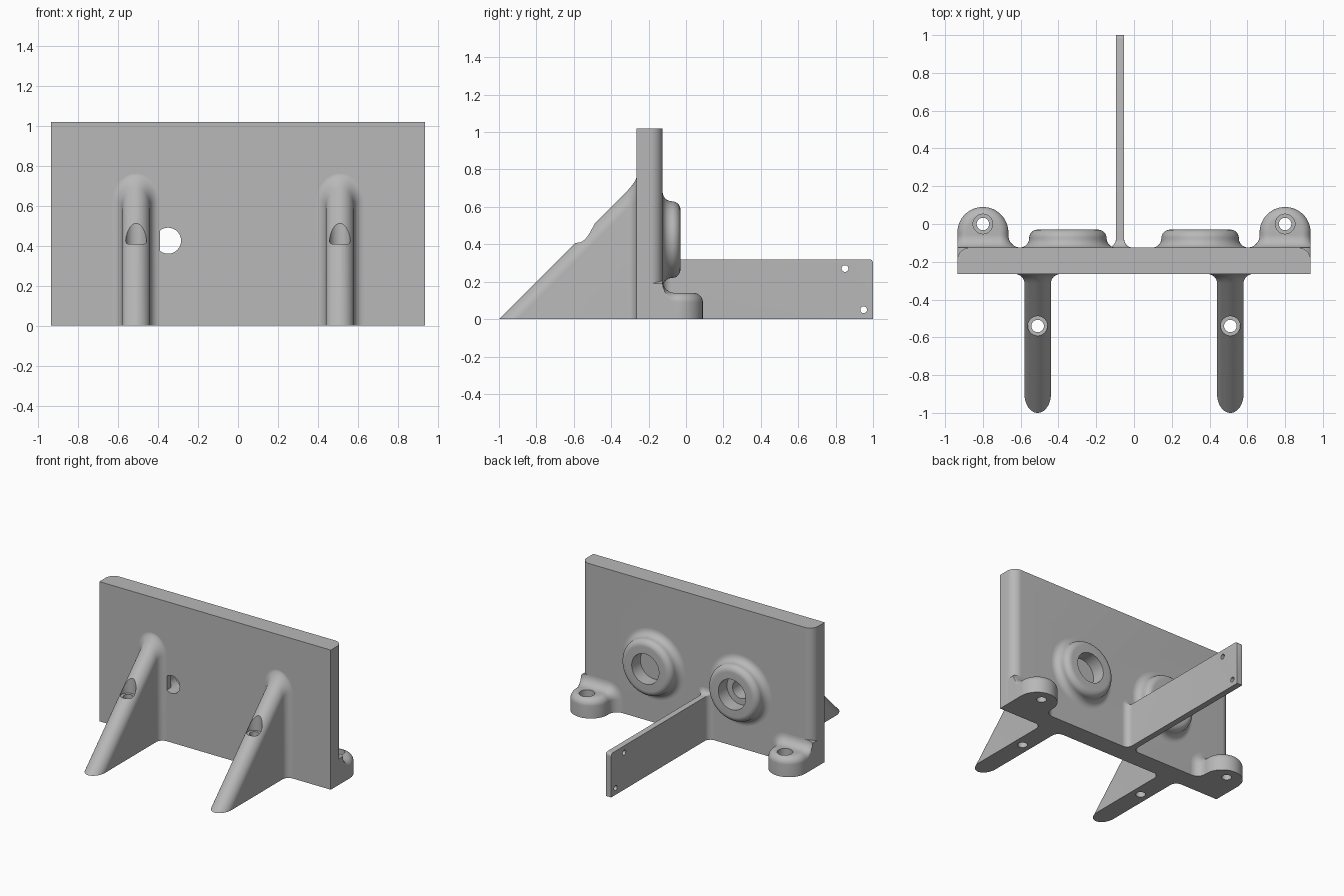
import bpy, bmesh
from math import sin, cos, pi, sqrt
from mathutils import Matrix, Vector

cube = bpy.data.objects.get("Cube")
if cube:
    bpy.data.objects.remove(cube, do_unlink=True)

grey = bpy.data.materials.new("light grey")
grey.use_nodes = True
grey.diffuse_color = (0.48, 0.48, 0.48, 1)
grey.node_tree.nodes["Principled BSDF"].inputs["Base Color"].default_value = grey.diffuse_color

FRONT, BACK, END = -0.265, -0.125, 0.935   # plate faces and half length


def finish(name, bm):
    bmesh.ops.remove_doubles(bm, verts=bm.verts, dist=1e-5)
    bmesh.ops.recalc_face_normals(bm, faces=bm.faces)
    mesh = bpy.data.meshes.new(name)
    bm.to_mesh(mesh)
    bm.free()
    mesh.materials.append(grey)
    obj = bpy.data.objects.new(name, mesh)
    bpy.context.collection.objects.link(obj)
    return obj


def skin(bm, rings):
    """Closed solid through a list of point rings."""
    loops = [[bm.verts.new(p) for p in ring] for ring in rings]
    for a, b in zip(loops, loops[1:]):
        for i in range(len(a)):
            j = (i + 1) % len(a)
            bm.faces.new((a[i], a[j], b[j], b[i]))
    bm.faces.new(loops[0])
    bm.faces.new(loops[-1])


def arch(x, y, w, top, rx, rz, steps=12):
    """Upright section with rounded top corners, reaching below the floor."""
    pts = [(x + w, y, -0.4)]
    for side, start in ((1, 0), (-1, pi / 2)):
        for k in range(steps + 1):
            a = start + pi / 2 * k / steps
            px = x + side * (w - rx) + rx * cos(a)
            pts.append((max(-END, min(END, px)), y, top - rz + rz * sin(a)))
    pts.append((x - w, y, -0.4))
    return [(max(-END, min(END, p[0])), p[1], p[2]) for p in pts]


def loft(name, sections):
    """Skin arch sections and trim them flat at the floor."""
    bm = bmesh.new()
    skin(bm, [arch(*s) for s in sections])
    cut_geom = bmesh.ops.bisect_plane(
        bm, geom=bm.verts[:] + bm.edges[:] + bm.faces[:], plane_co=(0, 0, 0),
        plane_no=(0, 0, 1), clear_inner=True)["geom_cut"]
    bmesh.ops.holes_fill(bm, edges=[e for e in cut_geom if isinstance(e, bmesh.types.BMEdge)])
    return finish(name, bm)


def fillet(r, steps=8):
    """Distance from the wall and outward flare of a concave fillet."""
    return [(r * (1 - cos(pi / 2 * k / steps)), r * (1 - sin(pi / 2 * k / steps)))
            for k in range(steps + 1)]


def lathe(name, profile, centre, axis="Z", sides=64):
    """Revolve (radius, height) points; the ends are capped."""
    bm = bmesh.new()
    skin(bm, [[(r * cos(2 * pi * i / sides), r * sin(2 * pi * i / sides), h)
               for i in range(sides)] for r, h in profile])
    turn = {"Z": Matrix(), "Y": Matrix.Rotation(-pi / 2, 4, "X"),
            "X": Matrix.Rotation(pi / 2, 4, "Y")}[axis]
    bm.transform(Matrix.Translation(Vector(centre)) @ turn)
    return finish(name, bm)


def drill(targets, radius, start, end, centre, axis="Z"):
    """Cut a round hole through the targets."""
    cutter = lathe("cutter", [(radius, start), (radius, end)], centre, axis, 48)
    for obj in targets:
        mod = obj.modifiers.new("hole", "BOOLEAN")
        mod.operation, mod.solver, mod.object = "DIFFERENCE", "EXACT", cutter
        bpy.context.view_layer.update()
        graph = bpy.context.evaluated_depsgraph_get()
        mesh = bpy.data.meshes.new_from_object(obj.evaluated_get(graph))
        obj.modifiers.clear()
        obj.data = mesh
    bpy.data.objects.remove(cutter, do_unlink=True)


# Upright plate with rounded back corners
R = 0.065
outline = [(-END, FRONT), (END, FRONT)]
for cx, start in ((END - R, 0), (R - END, pi / 2)):
    outline += [(cx + R * cos(start + pi / 2 * k / 12), BACK - R + R * sin(start + pi / 2 * k / 12))
                for k in range(13)]
bm = bmesh.new()
skin(bm, [[(x, y, z) for x, y in outline] for z in (0, 1.02)])
plate = finish("back_plate", bm)
parts = [plate]

# Rail with a flared root and softened top corner
sections = [(-0.074, BACK + d, 0.022 + o, 0.32 + o, 0.001 + o, 0.001 + o)
            for d, o in [(-0.05, 0.045)] + fillet(0.045)]
sections += [(-0.074, 0.98 + 0.02 * sin(a), 0.022, 0.30 + 0.02 * cos(a), 0.001, 0.001)
             for a in [pi / 8 * k for k in range(5)]]
rail = loft("rail", sections)
for y, z in ((0.85, 0.27), (0.95, 0.05)):
    drill([rail], 0.018, -0.2, 0.2, (-0.074, y, z), "X")
parts.append(rail)

for side, label in ((1, "left"), (-1, "right")):
    # Sloping brace with a fully rounded ridge and a counterbored hole
    x, w = 0.51 * side, 0.07
    sections = [(x, FRONT - d, w + o, 1 + FRONT - d + 0.5 * o, w + o, w * sqrt(2) + o)
                for d, o in [(-0.05, 0.05)] + fillet(0.05)]
    sections.append((x, -1.1, w, -0.1, w, w * sqrt(2)))
    brace = loft(label + "_brace", sections)
    drill([brace], 0.052, 0.40, 1, (x, -0.54, 0))
    drill([brace], 0.033, -0.1, 1, (x, -0.54, 0))

    # Mounting lug: round end plus a root blended into the plate
    x, w, top, r, cy = 0.8 * side, 0.135, 0.14, 0.05, -0.045
    curve = [(w - r + r * cos(pi / 20 * k), top - r + r * sin(pi / 20 * k)) for k in range(11)]
    lug = lathe(label + "_lug_end", [(w, 0)] + curve, (x, cy, 0))
    sections = [(x, BACK + d, w + o, top + o, r + o, r + o)
                for d, o in [(-0.06, 0.065)] + fillet(0.065)]
    sections.append((x, cy, w, top, r, r))
    root = loft(label + "_lug_root", sections)
    drill([lug, root], 0.052, 0.07, 0.4, (x, 0, 0))
    drill([lug, root], 0.033, -0.1, 0.4, (x, 0, 0))

    # Round boss with a wide bore
    x, z, r = 0.35 * side, 0.425, 0.205
    profile = [(r + 0.05, BACK - 0.05)] + [(r + o, BACK + d) for d, o in fillet(0.05)]
    profile += [(r - 0.045 + 0.045 * cos(pi / 20 * k), -0.075 + 0.045 * sin(pi / 20 * k))
                for k in range(11)]
    boss = lathe(label + "_boss", profile, (x, 0, z), "Y")
    drill([boss, plate], 0.11, -0.13, 0.2, (x, 0, z), "Y")
    if side < 0:
        drill([boss, plate], 0.065, -0.5, 0.2, (x, 0, z), "Y")
    parts += [brace, lug, root, boss]

# Smooth curved faces, keep edges sharp
bpy.ops.object.select_all(action="DESELECT")
for obj in parts:
    obj.select_set(True)
bpy.context.view_layer.objects.active = plate
bpy.ops.object.shade_smooth_by_angle(angle=pi / 6)
